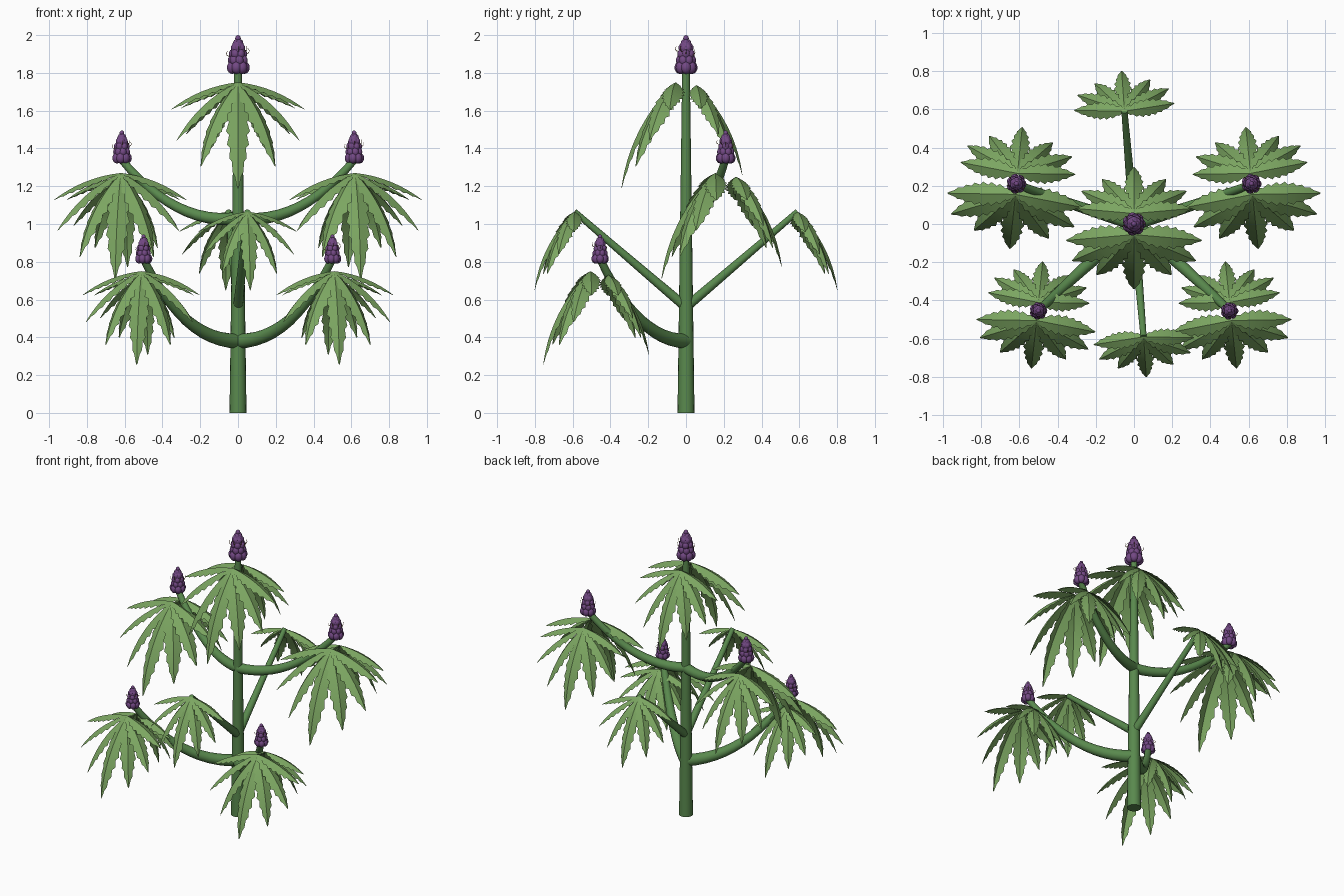
import bpy, bmesh, math, random
from mathutils import Vector, Matrix

if "Cube" in bpy.data.objects:
    bpy.data.objects.remove(bpy.data.objects["Cube"])

random.seed(4)


def material(name, rgb):
    m = bpy.data.materials.new(name)
    m.diffuse_color = (*rgb, 1)
    m.use_nodes = True
    m.node_tree.nodes["Principled BSDF"].inputs["Base Color"].default_value = m.diffuse_color
    return m


STEM = material("stem_green", (0.1, 0.25, 0.075))
LEAF = material("leaf_green", (0.2, 0.38, 0.12))
BUD = material("bud_purple", (0.17, 0.065, 0.23))
HAIR = material("hair_amber", (0.3, 0.15, 0.06))


def add(name, data, loc=(0, 0, 0), rot=0, scale=1):
    ob = bpy.data.objects.new(name, data)
    ob.location, ob.rotation_euler.z, ob.scale = loc, rot, (scale,) * 3
    bpy.context.collection.objects.link(ob)
    return ob


def tube(bm, pts, r0, r1, sides):
    """Sweep a tapering round section along a list of points."""
    pts = [Vector(p) for p in pts]
    rings, n = [], len(pts) - 1
    for i, p in enumerate(pts):
        d = (pts[min(i + 1, n)] - pts[max(i - 1, 0)]).normalized()
        ref = Vector((0, 0, 1)) if abs(d.z) < 0.95 else Vector((1, 0, 0))
        u = d.cross(ref).normalized()
        v = d.cross(u)
        r = r0 + (r1 - r0) * i / n
        rings.append([bm.verts.new(p + r * (u * math.cos(a) + v * math.sin(a)))
                      for a in (2 * math.pi * k / sides for k in range(sides))])
    for a, b in zip(rings, rings[1:]):
        for k in range(sides):
            bm.faces.new((a[k], a[k - 1], b[k - 1], b[k]))
    bm.faces.new(rings[0])
    bm.faces.new(rings[-1])


def finish(bm, name, mat, recalc=True):
    me = bpy.data.meshes.new(name)
    if recalc:
        bmesh.ops.recalc_face_normals(bm, faces=bm.faces)
    bm.to_mesh(me)
    bm.free()
    me.materials.append(mat)
    return me


def tube_mesh(name, pts, r0, r1, mat=STEM, sides=16):
    bm = bmesh.new()
    tube(bm, pts, r0, r1, sides)
    return finish(bm, name, mat)


def bezier(a, b, c, n=12):
    a, b, c = Vector(a), Vector(b), Vector(c)
    return [a * (1 - t) ** 2 + b * 2 * t * (1 - t) + c * t * t
            for t in (i / n for i in range(n + 1))]


# Leaf fan: seven serrated, ridged leaflets that arch downwards
def leaflet(bm, azimuth, start, bend, length, teeth=8, fold=math.radians(26)):
    half = 0.067
    stations = [(0.0, 0.006)]
    for j in range(teeth):
        for frac, k in ((0.15, 0.8), (0.85, 1.06)):
            t = (j + frac) / teeth
            stations.append((t, half * k * math.sin(math.pi * t ** 0.85) ** 0.8))
    stations.append((1.0, 0.001))
    spin = Matrix.Rotation(azimuth, 3, 'Z') @ Matrix.Rotation(start, 3, 'X')
    rows = []
    for t, w in stations:
        a = bend * t
        mid = Vector((0, -math.sin(a), math.cos(a) - 1)) * (length / bend)
        normal = Vector((0, -math.sin(a), math.cos(a)))
        side = Vector((w * math.cos(fold), 0, 0))
        drop = normal * (w * math.sin(fold))
        rows.append([bm.verts.new(spin @ p)
                     for p in (mid - side - drop, mid, mid + side - drop)])
    for a, b in zip(rows, rows[1:]):
        for k in (0, 1):
            bm.faces.new((b[k], b[k + 1], a[k + 1], a[k]))


# azimuth, initial droop, bend, length
LEAFLETS = ((0, 43, 40, 0.645), (43, 38, 38, 0.54), (67, 23, 36, 0.475), (85, 6, 32, 0.39))
bm = bmesh.new()
for az, start, bend, length in LEAFLETS:
    for s in ((1, -1) if az else (1,)):
        leaflet(bm, math.radians(az * s), math.radians(start), math.radians(bend), length)
fan_mesh = finish(bm, "leaf_fan", LEAF, False)

# Bud: tapering cluster of small spheres around a core, unit height
bm = bmesh.new()


def ball(x, y, z, r, sz=1.0):
    bmesh.ops.create_uvsphere(bm, u_segments=12, v_segments=8, radius=r,
                              matrix=Matrix.Translation((x, y, z)) @ Matrix.Diagonal((1, 1, sz, 1)))


ball(0, 0, 0.48, 0.2, 2.2)
for row, (z, ring, r, n) in enumerate(((0.14, 0.17, 0.14, 7), (0.33, 0.15, 0.12, 7),
                                       (0.5, 0.135, 0.11, 6), (0.66, 0.1, 0.1, 6),
                                       (0.79, 0.055, 0.085, 5), (0.91, 0, 0.075, 1))):
    for i in range(n):
        a = 2 * math.pi * (i + 0.5 * row) / n
        ball(ring * math.cos(a), ring * math.sin(a), z, r, 1.2)
bud_mesh = finish(bm, "bud", BUD)

# Fine curled hairs on the bud
bm = bmesh.new()
for i in range(6):
    a = i * 2.4
    z = random.uniform(0.4, 0.8)
    out = Vector((math.cos(a), math.sin(a), 0))
    r = 0.27 - 0.2 * z
    pts = bezier(out * r + Vector((0, 0, z)), out * (r + 0.18) + Vector((0, 0, z + 0.02)),
                 out * (r + 0.1) + Vector((0, 0, z + 0.15)), 6)
    tube(bm, pts, 0.012, 0.006, 5)
hair_mesh = finish(bm, "bud_hairs", HAIR)


def bud(name, loc, size):
    add(name, bud_mesh, loc, 0, size)
    add(name + "_hairs", hair_mesh, loc, 0, size)


def fan(name, loc, size, back=False, yaw=0):
    add(name, fan_mesh, loc, math.radians(yaw + (180 if back else 0)), size)


# Trunk and its crown
add("trunk", tube_mesh("trunk", [(0, 0, z * 1.83 / 8) for z in range(9)], 0.045, 0.02))
bud("top_bud", (0, 0, 1.8), 0.2)
fan("top_front_fan", (0, -0.055, 1.75), 1)
fan("top_back_fan", (0, 0.055, 1.735), 0.85, True)

# Mirrored side branches, each with a bud and two fans
for side, s in (("right", 1), ("left", -1)):
    path = bezier((0, 0, 1.03), (s * 0.33, 0.1, 0.99), (s * 0.62, 0.21, 1.345))
    add(f"upper_branch_{side}", tube_mesh("upper_branch", path, 0.034, 0.02))
    bud(f"upper_bud_{side}", (s * 0.615, 0.21, 1.325), 0.17)
    fan(f"upper_front_fan_{side}", (s * 0.62, 0.155, 1.27), 1, False, 6 * s)
    fan(f"upper_back_fan_{side}", (s * 0.61, 0.265, 1.25), 0.85, True, 6 * s)

    path = bezier((0, 0, 0.38), (s * 0.29, -0.25, 0.38), (s * 0.5, -0.455, 0.815))
    add(f"lower_branch_{side}", tube_mesh("lower_branch", path, 0.04, 0.02))
    bud(f"lower_bud_{side}", (s * 0.5, -0.455, 0.795), 0.15)
    fan(f"lower_front_fan_{side}", (s * 0.51, -0.505, 0.75), 0.88, False, 6 * s)
    fan(f"lower_back_fan_{side}", (s * 0.5, -0.41, 0.73), 0.75, True, 6 * s)

# Straight leaf stalks at front and back
for name, s in (("front", -1), ("back", 1)):
    end = (-0.05 * s, 0.59 * s, 1.065)
    path = bezier((0, 0, 0.56), (-0.025 * s, 0.295 * s, 0.81), end, 6)
    add(f"{name}_stalk", tube_mesh("stalk", path, 0.026, 0.016))
    fan(f"{name}_stalk_fan", end, 0.74, s > 0, 4)

# Smooth shading with sharp ridges kept
for ob in bpy.context.collection.objects:
    ob.select_set(True)
    bpy.context.view_layer.objects.active = ob
bpy.ops.object.shade_smooth_by_angle(angle=math.radians(35))
